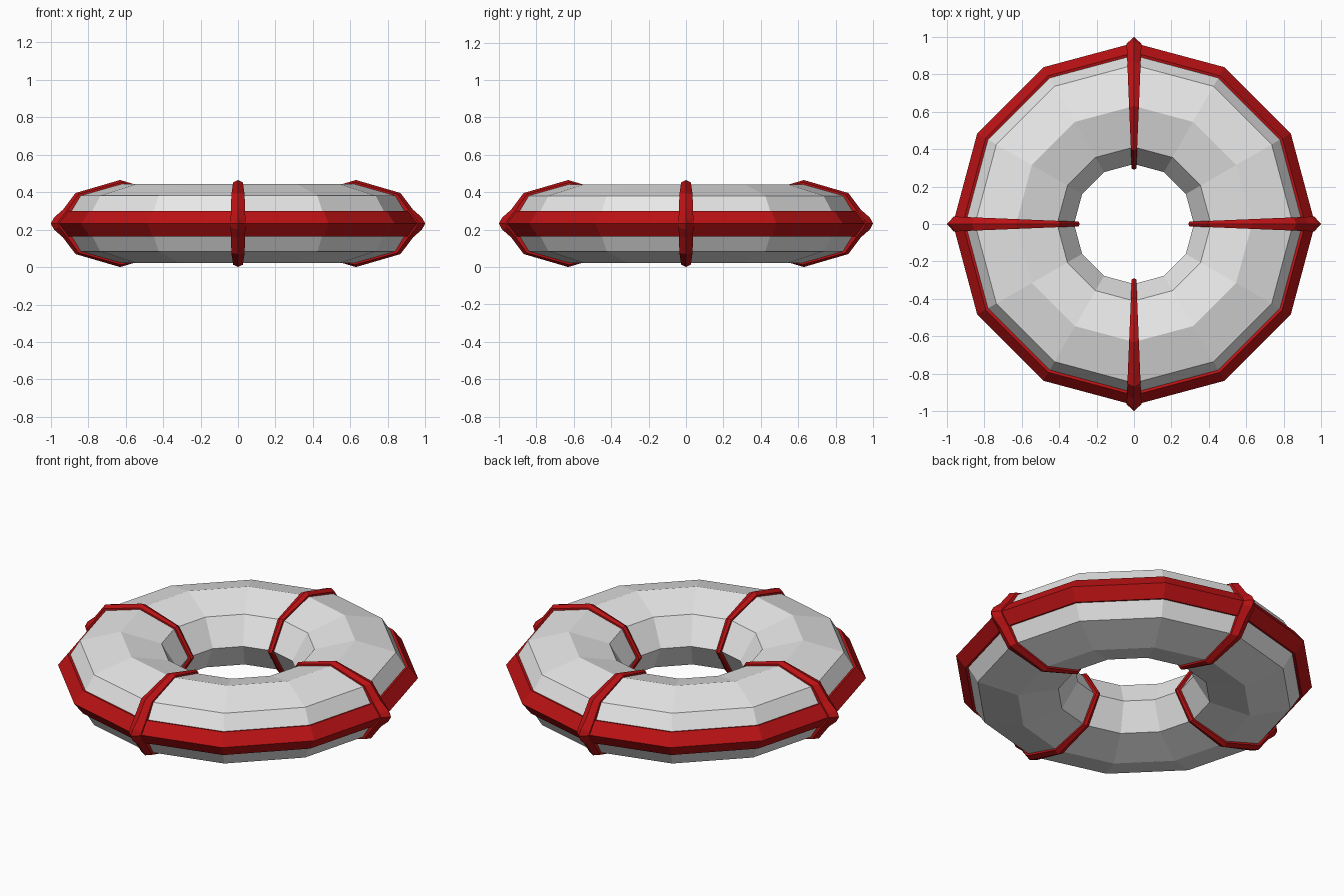
import bpy
import math

cube = bpy.data.objects.get("Cube")
if cube:
    bpy.data.objects.remove(cube, do_unlink=True)

MID = 0.2325      # height of the ring's centre plane
SEGMENTS = 12


def material(name, rgb):
    m = bpy.data.materials.new(name)
    m.use_nodes = True
    m.diffuse_color = (*rgb, 1)
    m.node_tree.nodes["Principled BSDF"].inputs["Base Color"].default_value = (*rgb, 1)
    return m


def loft(name, loops, mat, close_rows):
    """Skin closed loops of points; optionally join the last loop to the first."""
    n, rows = len(loops[0]), len(loops)
    verts = [p for loop in loops for p in loop]
    faces = []
    for i in range(rows if close_rows else rows - 1):
        k = (i + 1) % rows
        for j in range(n):
            l = (j + 1) % n
            faces.append((i * n + j, k * n + j, k * n + l, i * n + l))
    mesh = bpy.data.meshes.new(name)
    mesh.from_pydata(verts, [], faces)
    mesh.materials.append(mat)
    obj = bpy.data.objects.new(name, mesh)
    bpy.context.collection.objects.link(obj)
    return obj


def revolve(name, section, mat):
    """Turn a closed (radius, height) section around z."""
    loops = []
    for i in range(SEGMENTS):
        a = math.tau * i / SEGMENTS
        loops.append([(r * math.cos(a), r * math.sin(a), MID + h) for r, h in section])
    return loft(name, loops, mat, True)


def full_loop(upper):
    """Mirror an outer-to-inner upper profile into a closed loop."""
    return upper + [(r, -h) for r, h in reversed(upper[1:-1])]


white = material("pale grey", (0.8, 0.8, 0.8))
red = material("deep red", (0.5, 0.006, 0.007))

# Ring body with an eight-sided oval section
oval = [(0.63 + 0.31 * math.cos(math.tau * i / 8),
         0.21 * math.sin(math.tau * i / 8)) for i in range(8)]
revolve("ring_body", oval, white)

# Ridged band around the outer edge
revolve("outer_band", [(0.89, -0.062), (0.915, -0.068), (0.967, 0),
                       (0.915, 0.068), (0.89, 0.062)], red)

# Four ridged straps wrapped around the tube
ridge = full_loop([(1.0, 0), (0.983, 0.032), (0.935, 0.074), (0.868, 0.163),
                   (0.63, 0.2325), (0.395, 0.163), (0.29, 0)])
shoulder = full_loop([(0.973, 0), (0.962, 0.022), (0.923, 0.07), (0.86, 0.157),
                      (0.63, 0.22), (0.403, 0.157), (0.30, 0)])
root = full_loop([(0.92, 0), (0.91, 0.02), (0.88, 0.062), (0.84, 0.14),
                  (0.63, 0.195), (0.42, 0.14), (0.33, 0)])


def strap_row(profile, side):
    """Place a profile, its half width growing with the radius."""
    row = []
    for r, h in profile:
        w = 0.041 * r
        row.append((r - 0.268 * w * abs(side), side * w, MID + h))
    return row


rows = [strap_row(root, -1), strap_row(shoulder, -1), strap_row(ridge, 0),
        strap_row(shoulder, 1), strap_row(root, 1)]
for i, place in enumerate(("left", "back", "right", "front")):
    strap = loft(place + "_strap", rows, red, True)
    strap.rotation_euler.z = i * math.pi / 2

# Make every part's faces point outwards
for obj in bpy.context.collection.objects:
    if obj.type == 'MESH' and obj.name.endswith(("body", "band", "strap")):
        bpy.context.view_layer.objects.active = obj
        bpy.ops.object.mode_set(mode='EDIT')
        bpy.ops.mesh.select_all(action='SELECT')
        bpy.ops.mesh.normals_make_consistent(inside=False)
        bpy.ops.object.mode_set(mode='OBJECT')
